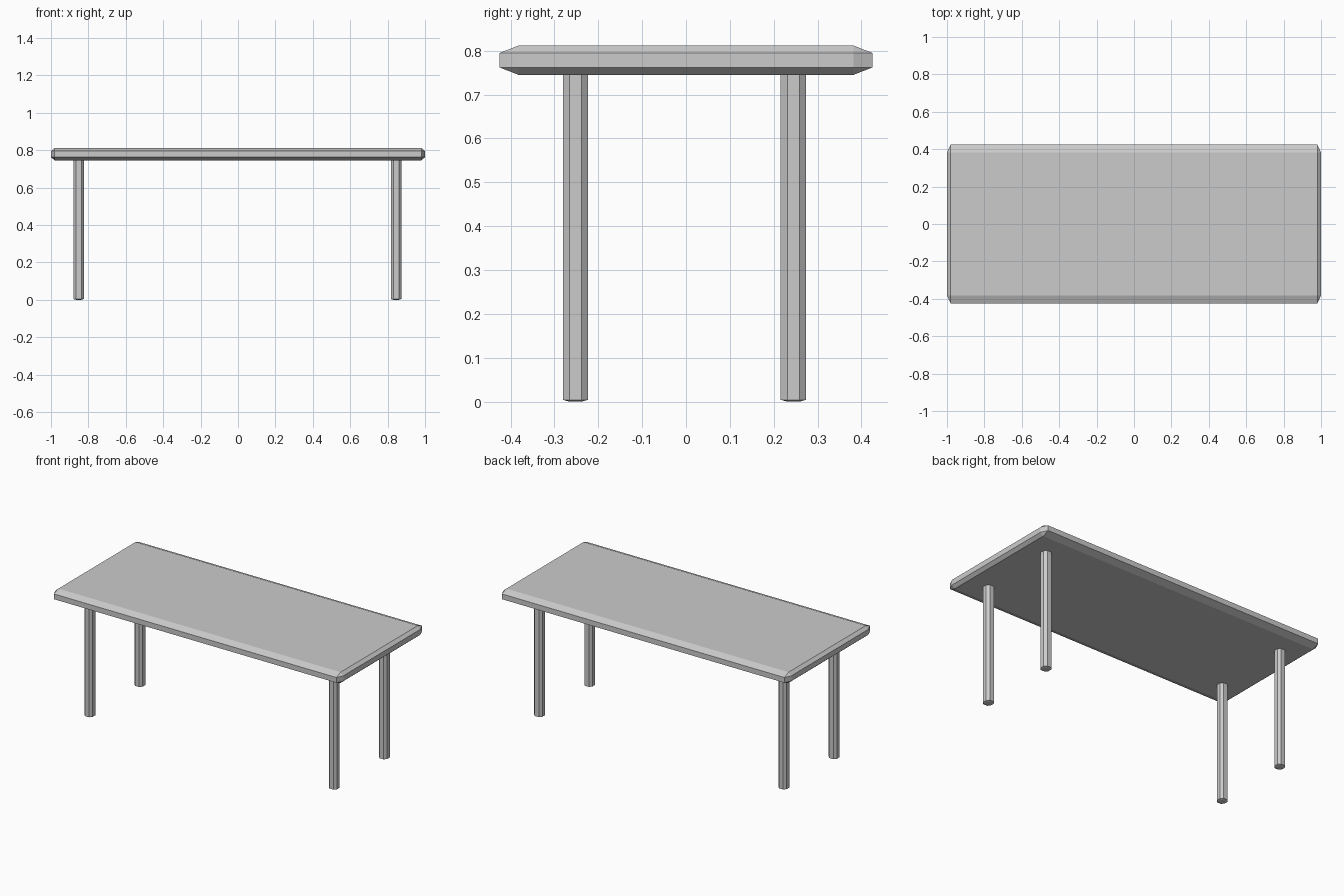
import bpy, bmesh
from mathutils import Vector

if "Cube" in bpy.data.objects:
    bpy.data.objects.remove(bpy.data.objects["Cube"])


def chamfered_box(name, centre, half, cut):
    """Box with a one-segment bevel whose size differs per axis."""
    bm = bmesh.new()
    bmesh.ops.create_cube(bm, size=2)
    # work in units of the bevel, then scale to the real size
    bmesh.ops.scale(bm, vec=[h / c for h, c in zip(half, cut)], verts=bm.verts)
    bmesh.ops.bevel(bm, geom=bm.edges[:], offset=1, offset_type='OFFSET',
                    segments=1, affect='EDGES', clamp_overlap=False)
    bmesh.ops.scale(bm, vec=cut, verts=bm.verts)
    bmesh.ops.recalc_face_normals(bm, faces=bm.faces)
    mesh = bpy.data.meshes.new(name)
    bm.to_mesh(mesh)
    bm.free()
    obj = bpy.data.objects.new(name, mesh)
    obj.location = Vector(centre)
    bpy.context.collection.objects.link(obj)
    return obj


# Table top
chamfered_box("table_top", (0, 0, 0.7785), (1.0, 0.425, 0.0335), (0.02, 0.043, 0.017))

# Four legs, set in from the corners
for end, x in (("left", -0.852), ("right", 0.845)):
    for side, y in (("front", -0.252), ("back", 0.245)):
        chamfered_box(f"{side}_{end}_leg", (x, y, 0.376),
                      (0.028, 0.029, 0.376), (0.0135, 0.0155, 0.004))
